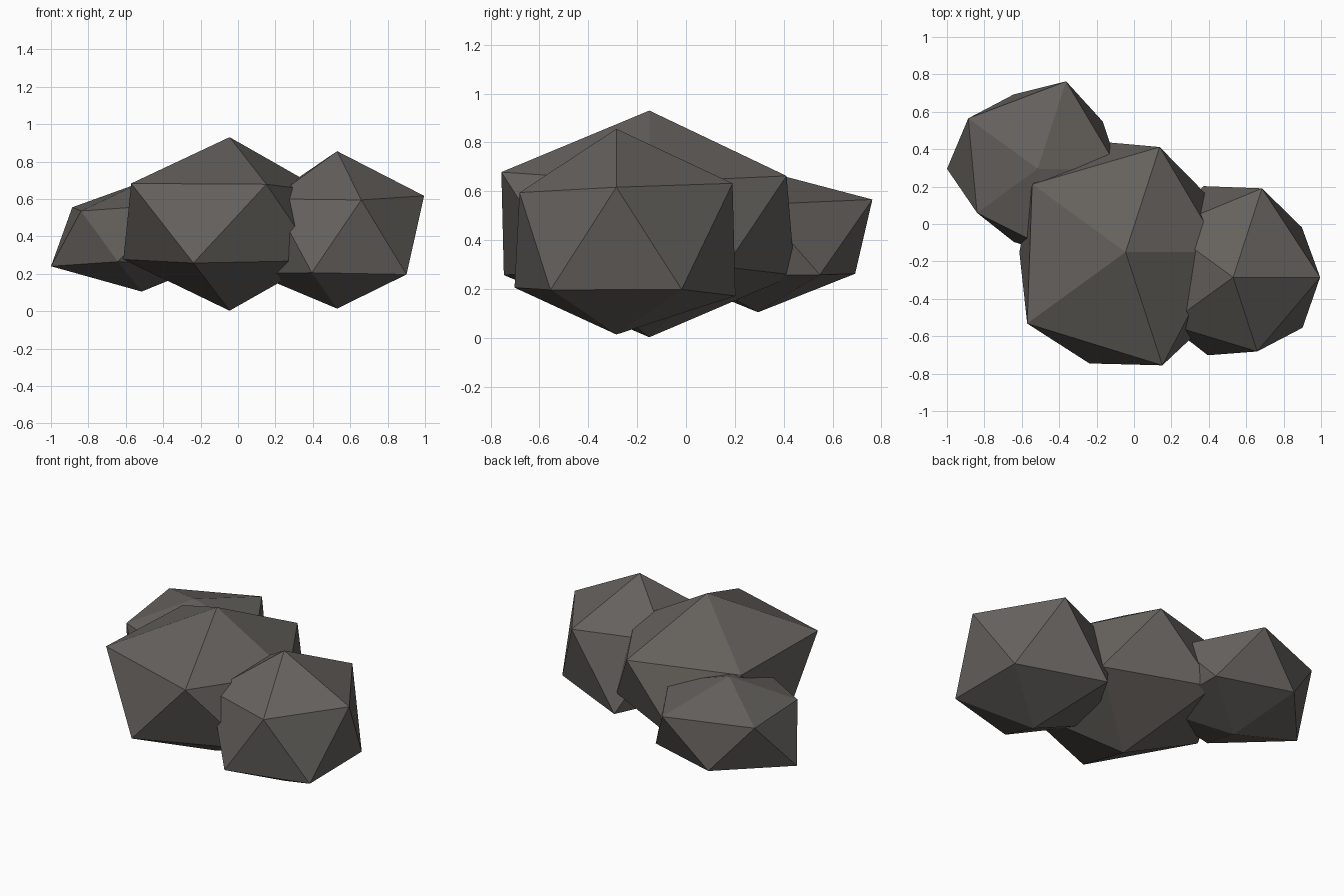
import bpy, bmesh, math
from mathutils import Vector

if "Cube" in bpy.data.objects:
    bpy.data.objects.remove(bpy.data.objects["Cube"])

# One stone colour for the whole cluster
stone = bpy.data.materials.new("dark warm grey stone")
stone.diffuse_color = (0.13, 0.12, 0.11, 1)
stone.use_nodes = True
stone.node_tree.nodes["Principled BSDF"].inputs["Base Color"].default_value = stone.diffuse_color


def boulder(name, centre, squash, radii):
    """Icosahedron with each corner pushed to its own radius, flattened in z.
    Radii run bottom, lower ring (36 deg on), upper ring (0 deg on), top."""
    bm = bmesh.new()
    bmesh.ops.create_icosphere(bm, subdivisions=1, radius=1)

    def order(v):
        if abs(v.co.z) > 0.9:
            return (round(v.co.z, 2), 0)
        return (round(v.co.z, 2), round(math.degrees(math.atan2(v.co.y, v.co.x))) % 360)

    for v, r in zip(sorted(bm.verts, key=order), radii):
        d = v.co.normalized() * r
        v.co = Vector((d.x, d.y, d.z * squash))
    mesh = bpy.data.meshes.new(name)
    bm.to_mesh(mesh)
    bm.free()
    mesh.materials.append(stone)
    obj = bpy.data.objects.new(name, mesh)
    obj.location = centre
    bpy.context.collection.objects.link(obj)


# Large middle stone
boulder("middle_boulder", (-0.045, -0.15, 0.466), 0.667,
        [0.695, 0.592, 0.70, 0.635, 0.70, 0.655,
         0.575, 0.66, 0.69, 0.727, 0.712, 0.696])
# Stone at the front right
boulder("right_boulder", (0.53, -0.285, 0.405), 0.91,
        [0.43, 0.508, 0.573, 0.50, 0.49, 0.513,
         0.52, 0.559, 0.50, 0.48, 0.466, 0.495])
# Low stone at the back left
boulder("left_boulder", (-0.515, 0.295, 0.402), 0.668,
        [0.445, 0.481, 0.467, 0.542, 0.46, 0.50,
         0.482, 0.55, 0.513, 0.448, 0.56, 0.43])
